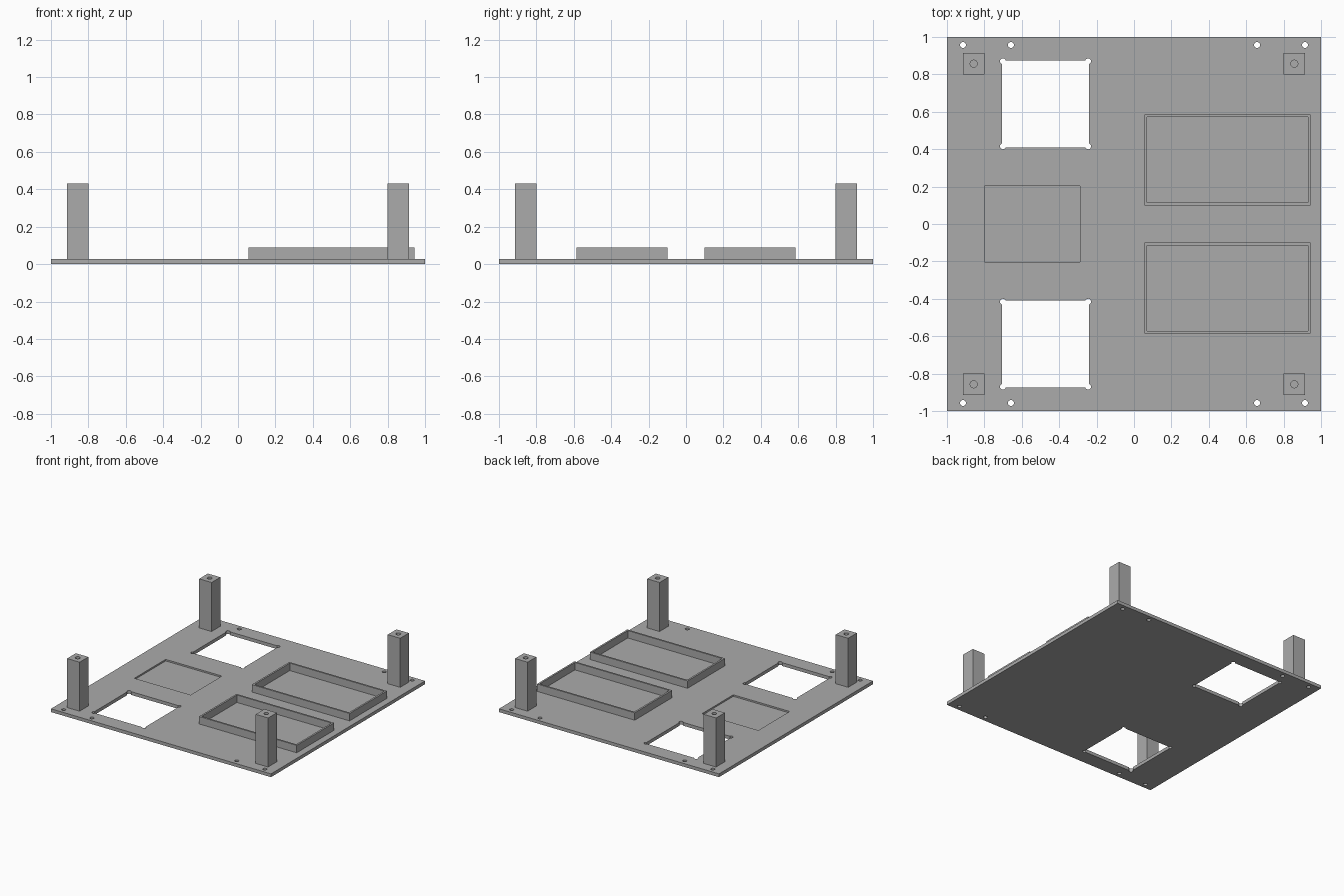
import bpy, math

if "Cube" in bpy.data.objects:
    bpy.data.objects.remove(bpy.data.objects["Cube"])

grey = bpy.data.materials.new("plain grey")
grey.diffuse_color = (0.41, 0.41, 0.41, 1)
grey.use_nodes = True
grey.node_tree.nodes["Principled BSDF"].inputs["Base Color"].default_value = grey.diffuse_color

PLATE_TOP = 0.027
POST_TOP = 0.43
TRAY_TOP = 0.088


def box(name, x0, x1, y0, y1, z0, z1):
    bpy.ops.mesh.primitive_cube_add(
        size=1, location=((x0 + x1) / 2, (y0 + y1) / 2, (z0 + z1) / 2))
    ob = bpy.context.object
    ob.name = name
    ob.scale = (x1 - x0, y1 - y0, z1 - z0)
    bpy.ops.object.transform_apply(location=True, rotation=False, scale=True)
    ob.data.materials.append(grey)
    return ob


def rod(name, x, y, r, z0, z1):
    bpy.ops.mesh.primitive_cylinder_add(
        vertices=24, radius=r, depth=z1 - z0, location=(x, y, (z0 + z1) / 2))
    ob = bpy.context.object
    ob.name = name
    ob.data.materials.append(grey)
    return ob


def cut(target, cutter):
    mod = target.modifiers.new("cut", 'BOOLEAN')
    mod.operation = 'DIFFERENCE'
    mod.solver = 'EXACT'
    mod.object = cutter
    bpy.context.view_layer.objects.active = target
    bpy.ops.object.modifier_apply(modifier=mod.name)
    bpy.data.objects.remove(cutter, do_unlink=True)


# Base plate with a shallow square-ish pocket
plate = box("base_plate", -1, 1, -1, 1, 0, PLATE_TOP)
cut(plate, box("pocket_cutter", -0.80, -0.288, -0.203, 0.203, 0.014, 0.1))

for s in (-1, 1):
    # Square window with round corner reliefs
    ys = sorted((s * 0.41, s * 0.875))
    cut(plate, box("window_cutter", -0.706, -0.24, *ys, -0.1, 0.1))
    for x in (-0.701, -0.245):
        for y in (0.415, 0.87):
            cut(plate, rod("relief_cutter", x, s * y, 0.0155, -0.1, 0.1))

    # Row of screw holes along the edge
    for x in (-0.914, -0.658, 0.658, 0.914):
        cut(plate, rod("screw_cutter", x, s * 0.957, 0.016, -0.1, 0.1))

    # Open rectangular tray frame
    a, b = sorted((s * 0.1, s * 0.586))
    tray = box("tray_frame", 0.056, 0.944, a, b, PLATE_TOP, TRAY_TOP)
    w = 0.0145
    cut(tray, box("tray_cutter", 0.056 + w, 0.944 - w, a + w, b - w, 0, 0.2))

    # Corner posts with a blind hole in the top
    for t in (-1, 1):
        x, y, h = t * 0.857, s * 0.857, 0.0565
        post = box("corner_post", x - h, x + h, y - h, y + h, PLATE_TOP, POST_TOP)
        cut(post, rod("post_hole_cutter", x, y, 0.019, POST_TOP - 0.12, POST_TOP + 0.1))
